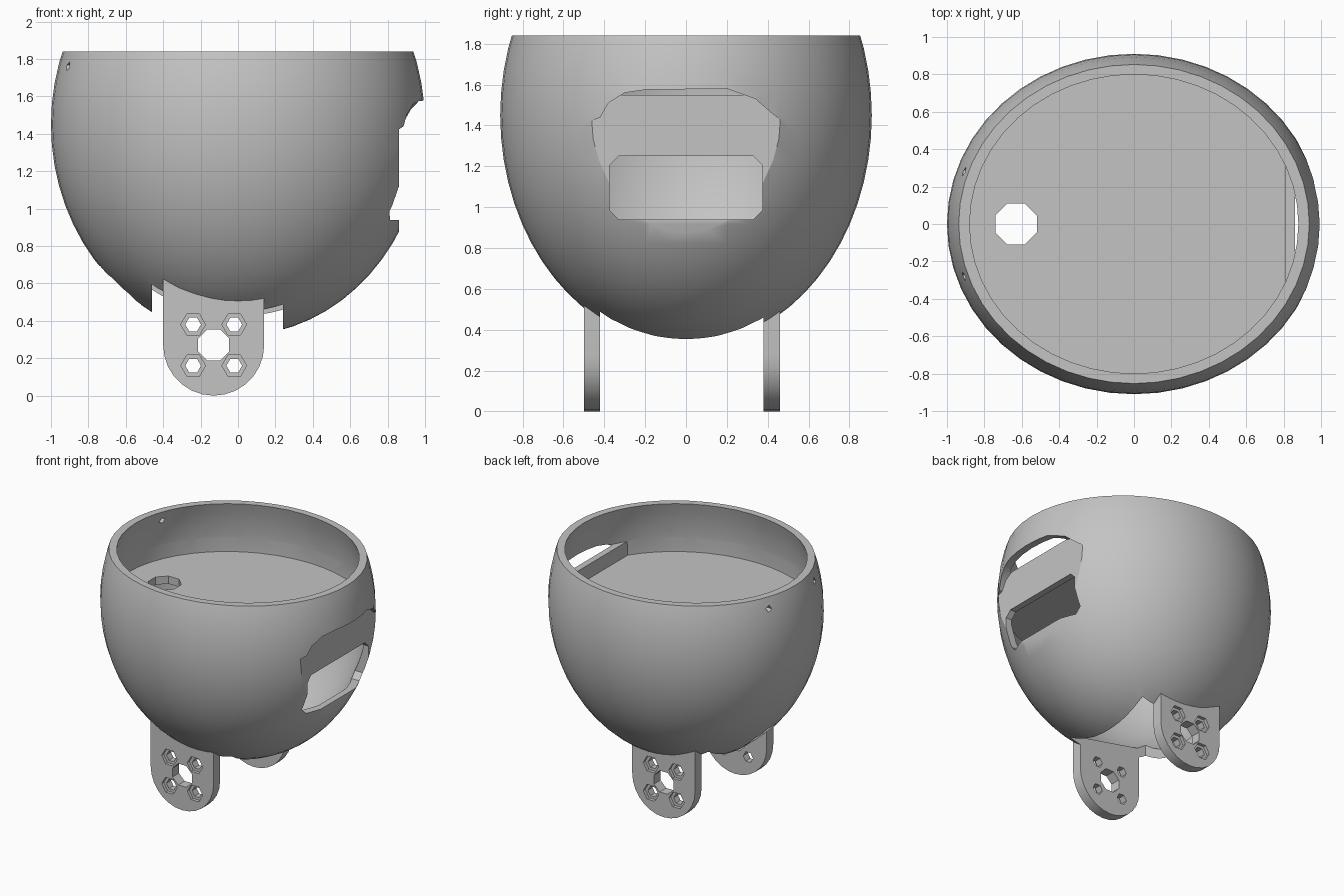
import bpy, bmesh
from math import sin, cos, pi
from mathutils import Vector

if "Cube" in bpy.data.objects:
    bpy.data.objects.remove(bpy.data.objects["Cube"], do_unlink=True)

grey = bpy.data.materials.new("plain grey")
grey.use_nodes = True
GREY = (0.55, 0.55, 0.55, 1)
grey.diffuse_color = GREY
grey.node_tree.nodes["Principled BSDF"].inputs["Base Color"].default_value = GREY


def finish(bm, name):
    bmesh.ops.recalc_face_normals(bm, faces=bm.faces)
    mesh = bpy.data.meshes.new(name)
    bm.to_mesh(mesh)
    bm.free()
    mesh.materials.append(grey)
    obj = bpy.data.objects.new(name, mesh)
    bpy.context.collection.objects.link(obj)
    return obj


def dome(name, size, z_low=None, z_high=None, x_high=None):
    """Ellipsoid trimmed by flat planes."""
    bm = bmesh.new()
    bmesh.ops.create_uvsphere(bm, u_segments=48, v_segments=32, radius=1)
    for v in bm.verts:
        v.co = Vector((v.co.x * size, v.co.y * size * 0.91, v.co.z * size * 1.13 + 1.45))
    for limit, axis, sign in ((z_low, 2, -1), (z_high, 2, 1), (x_high, 0, 1)):
        if limit is None:
            continue
        point, normal = Vector(), Vector()
        point[axis], normal[axis] = limit, sign
        cut = bmesh.ops.bisect_plane(bm, geom=bm.verts[:] + bm.edges[:] + bm.faces[:],
                                     plane_co=point, plane_no=normal, clear_outer=True)
        edges = [e for e in cut["geom_cut"] if isinstance(e, bmesh.types.BMEdge)]
        bmesh.ops.holes_fill(bm, edges=edges)
    return finish(bm, name)


def prism(name, points, axis, low, high):
    """Extrude a flat outline along one axis."""
    place = {"X": lambda u, v, w: (w, u, v),
             "Y": lambda u, v, w: (u, w, v),
             "Z": lambda u, v, w: (u, v, w)}[axis]
    bm = bmesh.new()
    ends = [[bm.verts.new(place(u, v, w)) for u, v in points] for w in (low, high)]
    n = len(points)
    bm.faces.new(ends[0])
    bm.faces.new(ends[1])
    for i in range(n):
        j = (i + 1) % n
        bm.faces.new((ends[0][i], ends[0][j], ends[1][j], ends[1][i]))
    return finish(bm, name)


def ring(u, v, radius, sides, turn=0.0):
    return [(u + radius * cos(2 * pi * (i + turn) / sides),
             v + radius * sin(2 * pi * (i + turn) / sides)) for i in range(sides)]


def rect(u0, u1, v0, v1, c=0.0):
    if not c:
        return [(u0, v0), (u1, v0), (u1, v1), (u0, v1)]
    return [(u0 + c, v0), (u1 - c, v0), (u1, v0 + c), (u1, v1 - c),
            (u1 - c, v1), (u0 + c, v1), (u0, v1 - c), (u0, v0 + c)]


def carve(obj, cutters):
    """Subtract every cutter, bake the result and drop the cutters."""
    for cutter in cutters:
        cutter.hide_render = True
        mod = obj.modifiers.new("cut", "BOOLEAN")
        mod.operation, mod.solver, mod.object = "DIFFERENCE", "EXACT", cutter
    graph = bpy.context.evaluated_depsgraph_get()
    baked = bpy.data.meshes.new_from_object(obj.evaluated_get(graph))
    obj.modifiers.clear()
    obj.data = baked
    for cutter in cutters:
        bpy.data.objects.remove(cutter, do_unlink=True)


def smooth(obj):
    bpy.ops.object.select_all(action="DESELECT")
    obj.select_set(True)
    bpy.context.view_layer.objects.active = obj
    bpy.ops.object.shade_smooth_by_angle(angle=0.5)


# Bowl: thin shell with a shallow tray above a hollow lower chamber
WALL = 0.945
bowl = dome("bowl", 1.0, z_high=1.84)
relief = [(-0.47, 0.7), (0.47, 0.7), (0.47, 1.42), (0.42, 1.46), (0.34, 1.53), (0.2, 1.58),
          (-0.2, 1.575), (-0.3, 1.56), (-0.38, 1.51), (-0.42, 1.44), (-0.47, 1.42)]
cutters = [
    dome("tray_cutter", WALL, z_low=1.55, z_high=1.9),
    dome("tray_floor_cutter", WALL, z_low=1.44, z_high=1.6, x_high=0.81),
    dome("chamber_cutter", WALL, z_high=1.38, x_high=0.81),
    prism("flat_side_cutter", relief, "X", 0.86, 1.2),
    prism("window_cutter", rect(-0.375, 0.375, 0.94, 1.25, 0.045), "X", 0.6, 1.2),
    prism("floor_hole_cutter", ring(-0.63, 0, 0.12, 8, 0.5), "Z", 0, 1.6),
    prism("bottom_opening_cutter", rect(-0.46, 0.24, -0.42, 0.38), "Z", 0, 0.72),
]
# Two pin holes near the rim
for y in (-0.28, 0.28):
    cutters.append(prism("pin_cutter", ring(y, 1.76, 0.025, 4, 0.2), "X", -1.1, -0.7))
carve(bowl, cutters)
smooth(bowl)

# Mounting lugs with one large and four small countersunk holes
MID, RADIUS = -0.13, 0.27
outline = [(MID - RADIUS, 0.63)]
outline += [(MID - RADIUS * cos(pi * i / 14), RADIUS - RADIUS * sin(pi * i / 14))
            for i in range(15)]
outline.append((MID + RADIUS, 0.52))
for name, low, high, outer in (("front_lug", -0.5, -0.42, -0.5), ("back_lug", 0.38, 0.46, 0.46)):
    lug = prism(name, outline, "Y", low, high)
    holes = [prism("axle_cutter", ring(MID, RADIUS, 0.09, 8, 0.5), "Y", low - 0.1, high + 0.1)]
    for dx in (-0.11, 0.11):
        for dz in (-0.11, 0.11):
            spot = (MID + dx, RADIUS + dz)
            holes.append(prism("screw_cutter", ring(*spot, 0.042, 6), "Y", low - 0.1, high + 0.1))
            holes.append(prism("sink_cutter", ring(*spot, 0.066, 6), "Y",
                               outer - 0.025, outer + 0.025))
    carve(lug, holes)
    smooth(lug)
